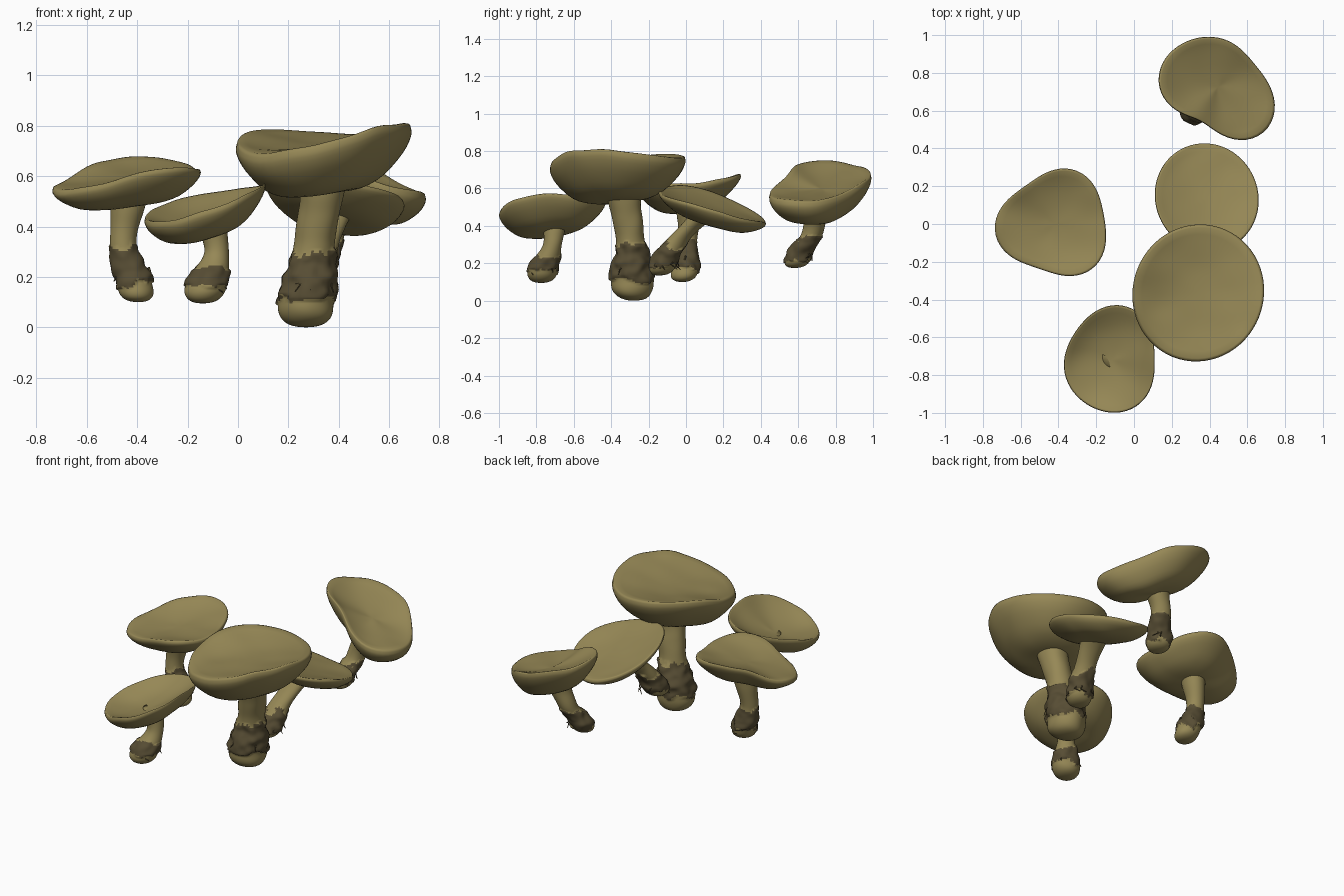
import bpy, bmesh, math, random
from mathutils import Vector, noise

if "Cube" in bpy.data.objects:
    bpy.data.objects.remove(bpy.data.objects["Cube"])

random.seed(4)
SEG = 64


def material(name, rgb):
    m = bpy.data.materials.new(name)
    m.diffuse_color = (*rgb, 1)
    m.use_nodes = True
    m.node_tree.nodes["Principled BSDF"].inputs["Base Color"].default_value = m.diffuse_color
    return m


TAN = material("olive_tan_flesh", (0.305, 0.246, 0.093))
SOIL = material("dark_soil", (0.095, 0.074, 0.034))


def along(pts, u):
    # smooth interpolation along an open list of vectors, u in 0..1
    n = len(pts) - 1
    i = min(int(u * n), n - 1)
    t = u * n - i
    a, b, c, d = [pts[max(0, min(n, i + k))] for k in (-1, 0, 1, 2)]
    return 0.5 * (2 * b + (c - a) * t + (2 * a - 5 * b + 4 * c - d) * t * t + (3 * b - a - 3 * c + d) * t ** 3)


def loft(name, rings, start, end, mats, rule=None):
    # skin rings of points and close both ends with a fan
    bm = bmesh.new()
    rows = [[bm.verts.new(p) for p in r] for r in rings]
    n = len(rows[0])
    a, b = bm.verts.new(start), bm.verts.new(end)
    for j in range(n):
        k = (j + 1) % n
        bm.faces.new((a, rows[0][k], rows[0][j]))
        bm.faces.new((b, rows[-1][j], rows[-1][k]))
        for r, s in zip(rows, rows[1:]):
            bm.faces.new((r[j], r[k], s[k], s[j]))
    bmesh.ops.recalc_face_normals(bm, faces=bm.faces[:])
    for f in bm.faces:
        f.smooth = True
        if rule:
            f.material_index = rule(f.calc_center_median())
    me = bpy.data.meshes.new(name)
    bm.to_mesh(me)
    bm.free()
    for m in mats:
        me.materials.append(m)
    ob = bpy.data.objects.new(name, me)
    bpy.context.collection.objects.link(ob)
    return ob


def cap(name, centre, size, oval, lobes, height, tilt, fold, thick, dish):
    # outline = circle + oval + three-lobed wave; rim = flat + tilt + saddle fold
    cx, cy = centre

    def wave(a, k, pair):
        return pair[0] * math.cos(k * a) + pair[1] * math.sin(k * a)

    def ring(f, dz):
        out = []
        for j in range(SEG):
            a = 2 * math.pi * j / SEG
            r = (size + wave(a, 2, oval) + wave(a, 3, lobes)) * f
            x, y = cx + r * math.cos(a), cy + r * math.sin(a)
            wob = noise.noise(Vector((x * 6, y * 6, 3))) * .012 * f
            z = height + (wave(a, 1, tilt) + wave(a, 2, fold) * f) * f
            out.append((x, y, z + dz + wob))
        return out

    # bowl-shaped underside, rounded lip, then the dished top
    lower = [Vector(p) for p in ((.1, 0), (.42, .03), (.68, .2), (.9, .54), (.995, .82), (.985, .97))]
    rings = []
    for i in range(16):
        f, g = along(lower, i / 15)
        rings.append(ring(f, -thick * (1 - g)))
    for i in range(9):
        f = .955 - .1 * i
        rings.append(ring(f, -dish * (1 - f * f)))
    return loft(name, rings, (cx, cy, height - thick), (cx, cy, height - dish), [TAN])


def stem(name, path, soil):
    # path points are x, y, z, radius from the foot up
    pts = [Vector(p) for p in path]
    lo, hi = soil

    def dirty(p):
        n = noise.noise(p * 14) * .035 + noise.noise(p * 45) * .015
        return int(lo + n * 1.2 < p.z < hi + n)

    rings = []
    rows = 56
    for i in range(1, rows + 1):
        u = (i / rows) ** 1.3
        p = along(pts, u)
        r = p.w
        if u < .2:                      # rounded foot
            r *= math.sqrt(1 - (1 - u / .2) ** 2)
        ring = []
        for j in range(48):
            a = 2 * math.pi * j / 48
            q = Vector((p.x + r * math.cos(a), p.y + r * math.sin(a), p.z))
            k = 1 + .12 * noise.noise(q * 9)
            if dirty(q):                # lumpy crust of soil
                k += .07 + .16 * noise.noise(q * 22)
            ring.append((p.x + r * k * math.cos(a), p.y + r * k * math.sin(a), p.z))
        rings.append(ring)
    return loft(name, rings, pts[0].xyz, pts[-1].xyz, [TAN, SOIL], dirty)


def fibres(name, centre, radius, count):
    # thin root threads clinging to the soil
    cu = bpy.data.curves.new(name, 'CURVE')
    cu.dimensions = '3D'
    cu.bevel_depth = .005
    cu.bevel_resolution = 1
    for _ in range(count):
        a = random.uniform(0, 6.28)
        s = cu.splines.new('POLY')
        s.points.add(3)
        for i, pt in enumerate(s.points):
            r = radius * (.95 + .1 * i)
            b = a + i * random.uniform(-.12, .12)
            pt.co = (centre[0] + r * math.cos(b), centre[1] + r * math.sin(b),
                     centre[2] - .018 * i + random.uniform(-.01, .01), 1)
            pt.radius = 1 - .2 * i
    cu.materials.append(SOIL)
    ob = bpy.data.objects.new(name, cu)
    bpy.context.collection.objects.link(ob)


def mushroom(key, soil, path, **shape):
    cap(key + "_mushroom_cap", **shape)
    stem(key + "_mushroom_stem", path, soil)
    x, y, _, r = path[1]
    fibres(key + "_mushroom_root_fibres", (x, y, sum(soil) / 2), r * .9, 6)


# large mushroom at the front right
mushroom("large", (.11, .29),
         [(.27, -.28, 0, .11), (.28, -.29, .16, .108), (.305, -.30, .33, .078), (.335, -.33, .56, .09)],
         centre=(.34, -.365), size=.356, oval=(-.007, .006), lobes=(0, 0),
         height=.765, tilt=(.034, .021), fold=(.008, -.032), thick=.235, dish=.04)
# left mushroom
mushroom("left", (.17, .31),
         [(-.395, -.02, .10, .07), (-.415, 0, .2, .07), (-.455, .01, .33, .053), (-.43, .02, .51, .075)],
         centre=(-.42, 0), size=.284, oval=(.008, 0), lobes=(-.024, -.012),
         height=.62, tilt=(.035, .035), fold=(-.026, -.015), thick=.135, dish=.03)
# front mushroom with a deep dish
mushroom("front", (.16, .24),
         [(-.14, -.775, .095, .075), (-.12, -.755, .19, .078), (-.085, -.715, .3, .052), (-.11, -.70, .42, .06)],
         centre=(-.12, -.72), size=.262, oval=(-.022, .006), lobes=(-.01, -.005),
         height=.508, tilt=(.068, .032), fold=(.005, -.012), thick=.15, dish=.085)
# middle mushroom leaning backwards
mushroom("middle", (.17, .29),
         [(.30, -.145, .135, .07), (.315, -.11, .23, .073), (.34, -.03, .34, .062), (.38, .10, .46, .08)],
         centre=(.385, .14), size=.281, oval=(-.006, -.007), lobes=(0, 0),
         height=.524, tilt=(-.048, -.084), fold=(.016, .005), thick=.115, dish=.04)
# back mushroom with an oval cap
mushroom("back", (.205, .34),
         [(.31, .58, .175, .068), (.325, .61, .26, .068), (.365, .675, .36, .057), (.41, .70, .49, .07)],
         centre=(.444, .725), size=.273, oval=(.021, -.049), lobes=(-.016, -.01),
         height=.648, tilt=(-.106, .021), fold=(0, .012), thick=.2, dish=.05)
